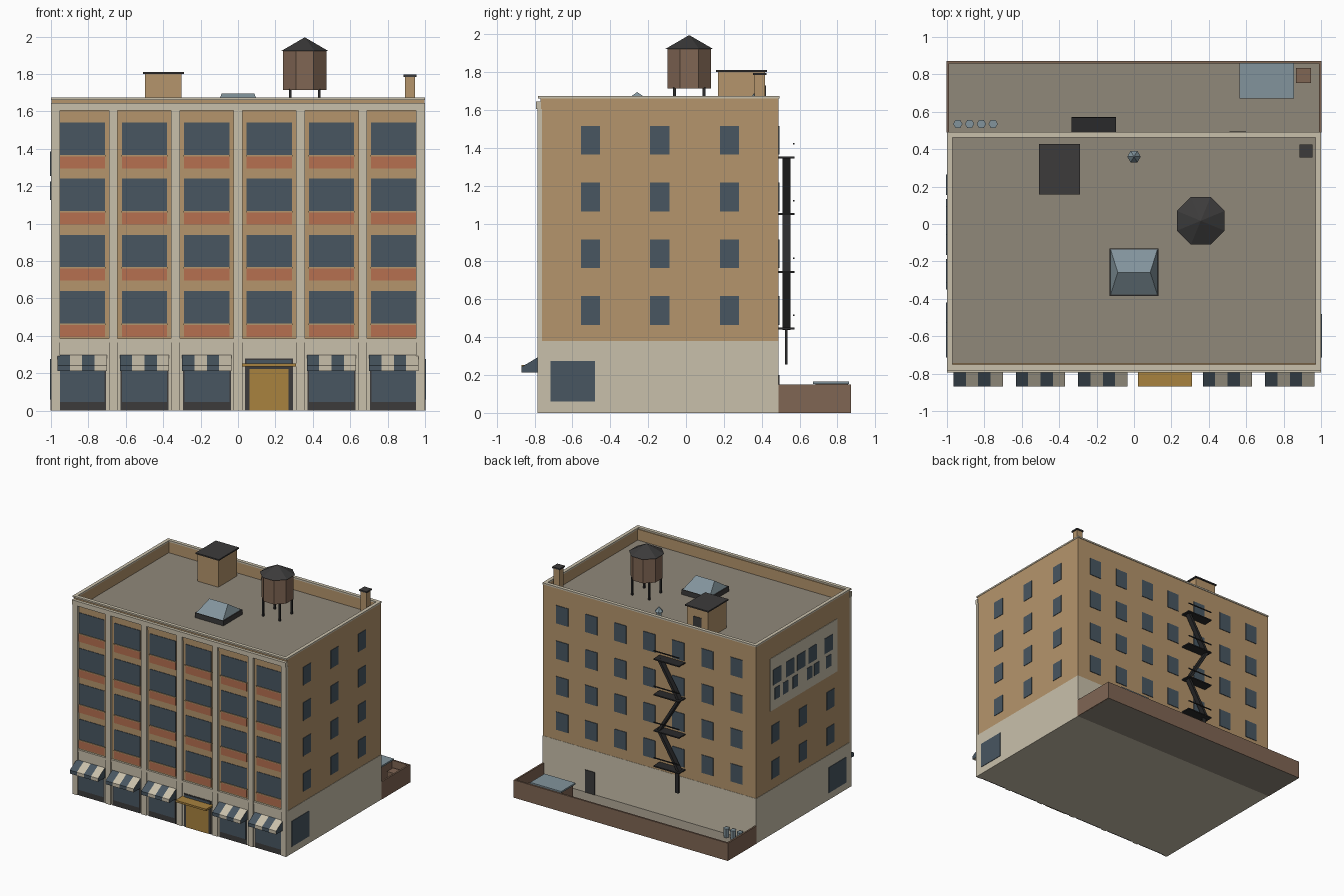
import bpy, bmesh, math
from mathutils import Matrix, Vector

if "Cube" in bpy.data.objects:
    bpy.data.objects.remove(bpy.data.objects["Cube"])

def material(name, r, g, b):
    m = bpy.data.materials.new(name)
    lin = [((c / 255 + 0.055) / 1.055) ** 2.4 for c in (r, g, b)]
    m.diffuse_color = (*lin, 1)
    m.use_nodes = True
    m.node_tree.nodes["Principled BSDF"].inputs["Base Color"].default_value = m.diffuse_color
    return m

BRICK = material("tan brick", 181, 149, 108)
STONE = material("cream stone", 201, 192, 171)
GLASS = material("slate blue glass", 72, 86, 97)
TERRA = material("terracotta", 182, 112, 80)
DARK = material("charcoal", 60, 59, 59)
GOLD = material("bronze gold", 168, 130, 62)
ROOF = material("roof grey", 144, 136, 122)
BROWN = material("brown wood", 128, 102, 84)
METAL = material("pale metal", 130, 148, 156)
IRON = material("black iron", 42, 42, 43)

def finish(name, bm, *mats):
    me = bpy.data.meshes.new(name)
    bmesh.ops.recalc_face_normals(bm, faces=bm.faces)
    bm.to_mesh(me)
    bm.free()
    for m in mats:
        me.materials.append(m)
    ob = bpy.data.objects.new(name, me)
    bpy.context.collection.objects.link(ob)
    return ob

def add_box(bm, x0, x1, y0, y1, z0, z1):
    mat = Matrix.Translation(((x0 + x1) / 2, (y0 + y1) / 2, (z0 + z1) / 2)) @ \
        Matrix.Diagonal((x1 - x0, y1 - y0, z1 - z0, 1))
    return bmesh.ops.create_cube(bm, size=1, matrix=mat)["verts"]

def boxes(name, mat, items):
    bm = bmesh.new()
    for b in items:
        add_box(bm, *b)
    return finish(name, bm, mat)

def ring(x0, x1, y0, y1, t, z0, z1):
    return [(x0, x1, y0, y0 + t, z0, z1), (x0, x1, y1 - t, y1, z0, z1),
            (x0, x0 + t, y0 + t, y1 - t, z0, z1), (x1 - t, x1, y0 + t, y1 - t, z0, z1)]

def prism(name, mat, x, y, z0, z1, r0, r1, n):
    bm = bmesh.new()
    bmesh.ops.create_cone(bm, cap_ends=True, segments=n, radius1=r0, radius2=r1, depth=z1 - z0,
                          matrix=Matrix.Translation((x, y, (z0 + z1) / 2)) @ Matrix.Rotation(math.pi / n, 4, 'Z'))
    return finish(name, bm, mat)

def extrude_x(bm, profile, x0, x1, index):
    a = [bm.verts.new((x0, y, z)) for y, z in profile]
    b = [bm.verts.new((x1, y, z)) for y, z in profile]
    n = len(profile)
    faces = [bm.faces.new((a[i], a[(i + 1) % n], b[(i + 1) % n], b[i])) for i in range(n)]
    for f in faces:
        f.material_index = index
    return bm.faces.new(a), bm.faces.new(b)

BACK = 0.49
DECK = 1.57
bays = [(2 * i - 5) / 6 for i in range(6)]
floors = [0.465 + 0.3 * i for i in range(4)]

# main masses
boxes("stone_base", STONE, [(-1, 1, -0.775, BACK, 0, 0.38)])
boxes("brick_body", BRICK, [(-0.997, 0.997, -0.765, BACK - 0.002, 0.38, DECK - 0.006)])
boxes("roof_deck", ROOF, [(-0.98, 0.98, -0.75, 0.475, DECK - 0.006, DECK)])
boxes("parapet", BRICK, ring(-0.997, 0.997, -0.768, BACK - 0.002, 0.024, DECK - 0.006, 1.662))
boxes("parapet_coping", STONE, ring(-1, 1, -0.782, BACK + 0.003, 0.03, 1.662, 1.675))
boxes("front_cornice", STONE, [(-1, 1, -0.793, -0.765, 1.605, 1.645)])
boxes("string_course", STONE, [(-1, 1, -0.782, -0.765, 0.365, 0.385)])

# front pilasters
boxes("pilasters", STONE, [(c - 0.024, c + 0.024, -0.785, -0.76, 0, 1.605)
                           for c in (-0.976, -0.667, -0.333, 0, 0.333, 0.667, 0.976)])

# front windows, spandrels and sills
boxes("front_windows", GLASS, [(c - 0.121, c + 0.121, -0.769, -0.762, z, z + 0.175)
                               for c in bays for z in floors])
boxes("front_spandrels", TERRA, [(c - 0.121, c + 0.121, -0.77, -0.762, z - 0.07, z - 0.005)
                                 for c in bays for z in floors])
boxes("front_sills", BRICK, [(c - 0.124, c + 0.124, -0.775, -0.762, z - 0.006, z + 0.002)
                             for c in bays for z in floors])

# shop fronts and entrance
shops = [c for i, c in enumerate(bays) if i != 3]
door = bays[3]
boxes("shop_frames", DARK, [(c - 0.128, c + 0.128, -0.779, -0.77, 0, 0.28) for c in bays])
boxes("shop_windows", GLASS, [(c - 0.12, c + 0.12, -0.782, -0.776, 0.047, 0.272) for c in shops]
      + [(door - 0.12, door + 0.12, -0.782, -0.776, 0.25, 0.272)])
boxes("entrance_door", GOLD, [(door - 0.104, door + 0.104, -0.783, -0.776, 0, 0.222)])
boxes("entrance_canopy", GOLD, [(door - 0.144, door + 0.144, -0.87, -0.775, 0.236, 0.252)])

# striped awnings
bm = bmesh.new()
slope = [(-0.778, 0.297), (-0.87, 0.242), (-0.87, 0.213), (-0.778, 0.213)]
for c in shops:
    for k in range(4):
        x = c - 0.132 + 0.066 * k
        extrude_x(bm, slope, x, x + 0.066, k % 2)
finish("awnings", bm, GLASS, STONE)

# side windows
rows_y = (-0.505, -0.138, 0.23)
right = [(0.99, 1.001, y - 0.051, y + 0.051, z, z + 0.152) for y in rows_y for z in floors]
left = [(-1.001, -0.99, y - 0.051, y + 0.051, z, z + 0.152) for y in rows_y for z in floors[:2]]
boxes("side_windows", GLASS, right + left)
boxes("side_shop_windows", GLASS, [(s * 1.0 - 0.004, s * 1.0 + 0.004, -0.715, -0.48, 0.06, 0.275) for s in (-1, 1)])

# painted wall panel with dark blocks on the left side
boxes("wall_panel", STONE, [(-1.001, -0.994, -0.595, 0.30, 1.045, 1.49)])
top_row = [(y, 0.055, 1.255, 1.385) for y in (0.21, 0.04, -0.11, -0.26, -0.475)]
low_row = [(y, 0.034, 1.125, 1.225) for y in (0.21, 0.10, -0.03, -0.22, -0.315, -0.475)]
boxes("wall_panel_blocks", GLASS, [(-1.004, -0.998, y - w, y + w, a, b) for y, w, a, b in top_row + low_row])

# back windows and door
boxes("back_windows", GLASS, [(0.272 * i - 0.056, 0.272 * i + 0.056, 0.484, 0.493, z, z + 0.152)
                              for i in range(-3, 4) for z in floors])
boxes("back_door", DARK, [(0.51, 0.60, 0.485, 0.495, 0.01, 0.2)])

# fire escape
levels = [0.445, 0.745, 1.05, 1.35]
XA, XB = -0.31, -0.125
boxes("fire_escape_platforms", IRON, [(-0.335, -0.095, 0.488, 0.572, z - 0.005, z + 0.005) for z in levels])
boxes("fire_escape_rails", IRON, [(-0.335, -0.095, 0.566, 0.573, z + 0.068, z + 0.076) for z in levels])
bm = bmesh.new()
for i in range(3):
    lo, hi = Vector((XA, 0, levels[i])), Vector((XB, 0, levels[i + 1]))
    if i == 1:
        lo.x, hi.x = XB, XA
    d = hi - lo
    vs = add_box(bm, -0.011, 0.011, -0.021, 0.021, -d.length / 2, d.length / 2)
    rot = Matrix.Rotation(math.atan2(d.x, d.z), 4, 'Y')
    bmesh.ops.transform(bm, verts=vs, matrix=Matrix.Translation((lo + hi) / 2 + Vector((0, 0.53, 0))) @ rot)
finish("fire_escape_stairs", bm, IRON)
boxes("fire_escape_ladder", IRON, [(-0.305, -0.27, 0.524, 0.536, 0.255, 0.445)])

# rear yard
boxes("yard_floor", ROOF, [(-1, 1, BACK, 0.87, 0, 0.01)])
boxes("yard_walls", BROWN, [(-1.002, 1.002, 0.857, 0.872, 0, 0.15),
                            (-1.002, -0.988, BACK, 0.857, 0, 0.15), (0.988, 1.002, BACK, 0.857, 0, 0.15)])
boxes("yard_shed", BROWN, [(0.58, 0.84, 0.685, 0.857, 0.01, 0.152)])
boxes("shed_roof", METAL, [(0.565, 0.855, 0.67, 0.862, 0.152, 0.165)])
boxes("yard_crate", BROWN, [(0.865, 0.945, 0.755, 0.835, 0.01, 0.1)])
for i in range(4):
    prism("trash_can_%d" % (i + 1), METAL, -0.942 + 0.063 * i, 0.535, 0.01, 0.085, 0.022, 0.025, 6)

# roof bulkhead and chimney
boxes("bulkhead", BRICK, [(-0.498, -0.302, 0.168, 0.418, DECK, 1.80)])
boxes("bulkhead_roof", DARK, [(-0.508, -0.29, 0.158, 0.428, 1.80, 1.811)])
boxes("bulkhead_door", DARK, [(-0.44, -0.36, 0.414, 0.422, DECK, 1.73)])
boxes("chimney", BRICK, [(0.893, 0.947, 0.363, 0.417, DECK, 1.784)])
boxes("chimney_cap", DARK, [(0.885, 0.955, 0.355, 0.425, 1.784, 1.796)])

# roof vent
prism("vent_pipe", METAL, 0, 0.36, DECK, 1.65, 0.022, 0.022, 6)
prism("vent_cap", METAL, 0, 0.36, 1.65, 1.688, 0.036, 0.002, 6)

# hipped skylight on a curb
boxes("skylight_curb", DARK, [(-0.132, 0.132, -0.385, -0.13, DECK, 1.612)])
bm = bmesh.new()
e = [bm.verts.new((x, y, 1.612)) for x, y in ((-0.125, -0.378), (0.125, -0.378), (0.125, -0.137), (-0.125, -0.137))]
r = [bm.verts.new((x, -0.258, 1.695)) for x in (-0.087, 0.087)]
for f in ((e[0], e[1], r[1], r[0]), (e[2], e[3], r[0], r[1]), (e[1], e[2], r[1]), (e[3], e[0], r[0]), e[::-1]):
    bm.faces.new(f)
finish("skylight_glass", bm, METAL)

# water tank
TX, TY = 0.357, 0.017
boxes("tank_legs", IRON, [(TX + sx * 0.078 - 0.007, TX + sx * 0.078 + 0.007,
                           TY + sy * 0.078 - 0.007, TY + sy * 0.078 + 0.007, DECK, 1.72)
                          for sx in (-1, 1) for sy in (-1, 1)])
prism("tank_barrel", BROWN, TX, TY, 1.715, 1.925, 0.125, 0.125, 8)
prism("tank_roof", DARK, TX, TY, 1.922, 1.995, 0.138, 0.002, 8)
